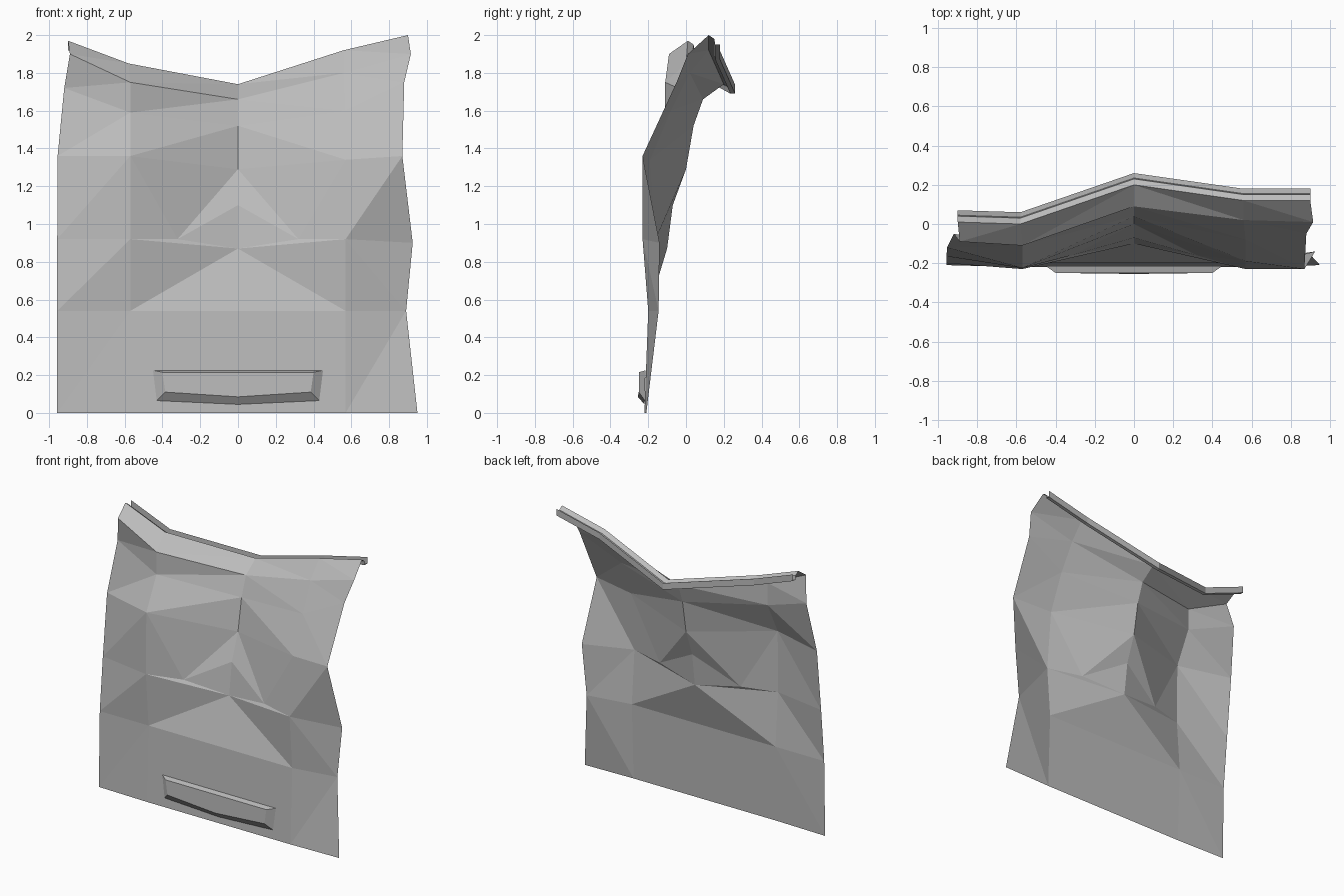
import bpy

if "Cube" in bpy.data.objects:
    bpy.data.objects.remove(bpy.data.objects["Cube"])

grey = bpy.data.materials.new("plain grey")
grey.diffuse_color = (0.5, 0.5, 0.5, 1)
grey.use_nodes = True
grey.node_tree.nodes["Principled BSDF"].inputs["Base Color"].default_value = grey.diffuse_color


def make(name, verts, faces):
    mesh = bpy.data.meshes.new(name)
    mesh.from_pydata(verts, [], faces)
    mesh.materials.append(grey)
    mesh.update()
    obj = bpy.data.objects.new(name, mesh)
    bpy.context.collection.objects.link(obj)
    return obj


# Creased panel: rows from the hem to the upper edge, five points in each
rows = [
    [(-.957, -.21, 0), (-.57, -.22, 0), (0, -.22, 0), (.57, -.22, 0), (.95, -.21, 0)],
    [(-.957, -.20, .54), (-.57, -.20, .54), (0, -.20, .54), (.57, -.20, .54), (.89, -.145, .54)],
    [(-.957, -.165, .92), (-.57, -.23, .92), (0, -.10, .87), (.57, -.23, .92), (.925, -.14, .90)],
    [(-.955, -.12, 1.36), (-.57, -.225, 1.36), (0, 0, 1.29), (.57, -.19, 1.34), (.87, -.23, 1.36)],
    [(-.92, -.05, 1.72), (-.57, -.11, 1.59), (0, .04, 1.52), (.57, -.08, 1.60), (.88, -.05, 1.75)],
    [(-.89, -.09, 1.90), (-.57, -.11, 1.75), (0, .09, 1.66), (.56, .02, 1.80), (.915, .01, 1.90)],
    [(-.90, .01, 1.97), (-.58, .0, 1.85), (0, .20, 1.74), (.56, .12, 1.92), (.90, .12, 2.0)],
]
verts = [p for row in rows for p in row]
faces = []
falling = {(1, 2), (1, 3), (3, 2), (3, 3), (4, 2), (4, 3), (5, 2), (5, 3)}

for r in range(6):
    for c in range(4):
        bl = r * 5 + c
        br, tl, tr = bl + 1, bl + 5, bl + 6
        if r == 2 and c in (1, 2):
            continue  # the central hollow goes here
        if (r, c) in falling:
            faces += [(bl, br, tl), (br, tr, tl)]
        else:
            faces += [(bl, br, tr), (bl, tr, tl)]

# Central hollow, mirrored about the middle fold
mid = len(verts)
verts.append((0, -.07, 1.10))
for side in (-1, 1):
    m = len(verts)
    verts.append((side * .32, -.16, .92))
    p, q, cen, top = 12 + side, 17 + side, 12, 17
    tris = [(p, cen, m), (m, cen, mid), (m, mid, top), (m, top, q), (p, m, q)]
    faces += tris if side < 0 else [t[::-1] for t in tris]
make("creased_panel", verts, faces)

# Channel lip along the upper edge
section = [(0, 0), (.03, -.02), (.035, -.05), (.06, -.05), (.06, -.003)]
n = len(section)
lip = [(x, y + dy, z + dz) for x, y, z in rows[-1] for dy, dz in section]
lip_faces = [(i * n + j, (i + 1) * n + j, (i + 1) * n + j + 1, i * n + j + 1)
             for i in range(4) for j in range(n - 1)]
make("top_lip", lip, lip_faces)

# Raised bevelled plate near the hem
base = [(-.45, -.215, .225), (-.43, -.218, .065), (0, -.22, .045), (.43, -.218, .065), (.45, -.215, .225)]
front = [(-.40, -.25, .215), (-.385, -.25, .11), (0, -.255, .085), (.385, -.25, .11), (.40, -.25, .215)]
sides = [(i, (i + 1) % 5, (i + 1) % 5 + 5, i + 5) for i in range(5)]
make("hem_plate", base + front, sides + [(5, 6, 7, 8, 9)])
